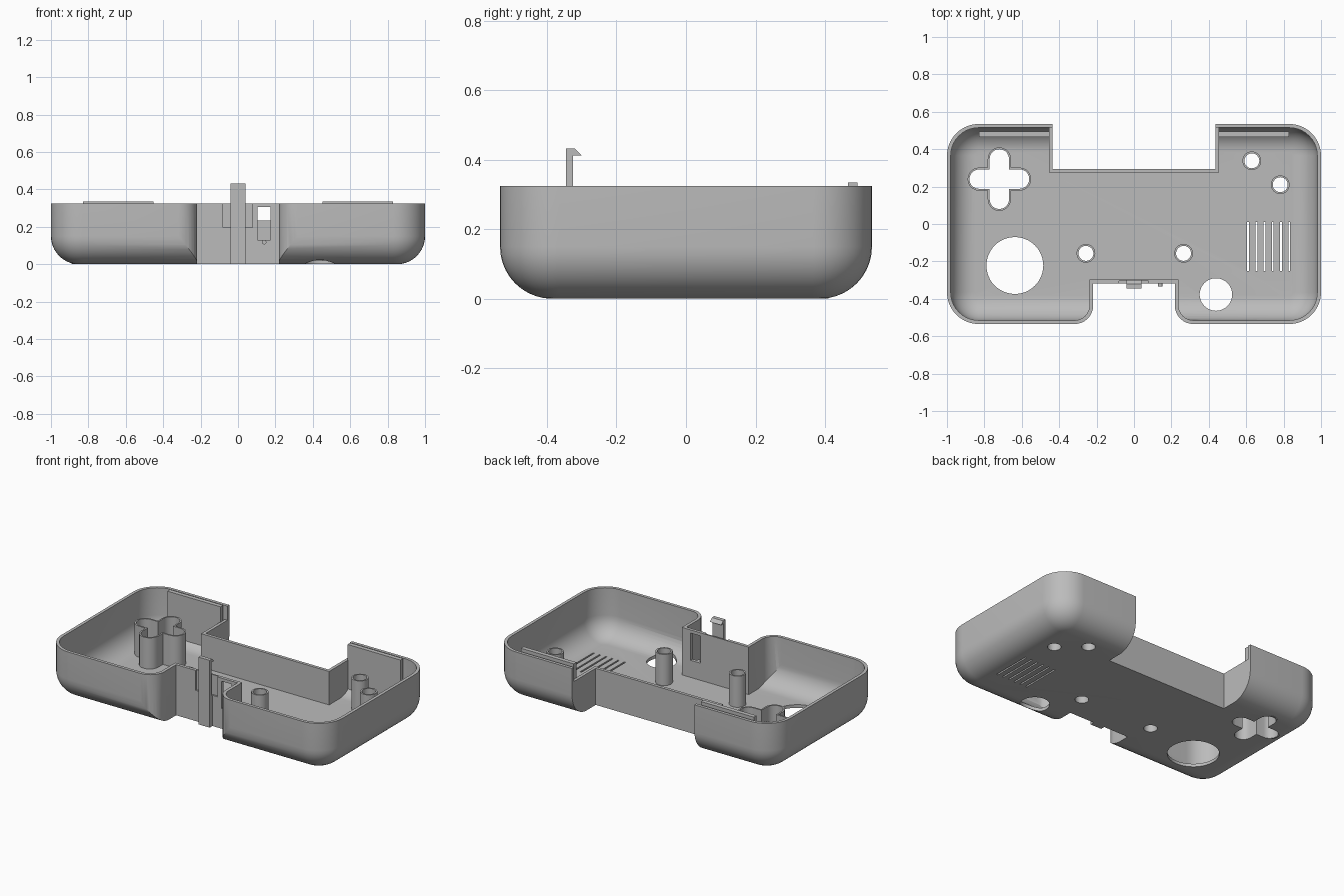
import bpy, bmesh
from math import sin, cos, pi, sqrt, radians

cube = bpy.data.objects.get("Cube")
if cube:
    bpy.data.objects.remove(cube, do_unlink=True)

grey = bpy.data.materials.new("plain grey plastic")
grey.use_nodes = True
COLOUR = (0.5, 0.5, 0.5, 1)
grey.diffuse_color = COLOUR
grey.node_tree.nodes["Principled BSDF"].inputs["Base Color"].default_value = COLOUR

HX, HY, TOP, WALL = 1.0, 0.535, 0.325, 0.02
LOW = 0.235          # rim height along the back notch
CORNER, FILLET = 0.17, 0.15


def finish(name, bm):
    bmesh.ops.recalc_face_normals(bm, faces=bm.faces)
    mesh = bpy.data.meshes.new(name)
    bm.to_mesh(mesh)
    bm.free()
    mesh.materials.append(grey)
    ob = bpy.data.objects.new(name, mesh)
    bpy.context.collection.objects.link(ob)
    return ob


def stack(name, loops):
    """Solid skinned through closed loops of equal point count."""
    bm = bmesh.new()
    rings = [[bm.verts.new(p) for p in loop] for loop in loops]
    n = len(rings[0])
    for a, b in zip(rings, rings[1:]):
        for i in range(n):
            j = (i + 1) % n
            bm.faces.new((a[i], a[j], b[j], b[i]))
    bm.faces.new(rings[0])
    bm.faces.new(rings[-1])
    return finish(name, bm)


def prism(name, pts, z0, z1):
    return stack(name, [[(x, y, z) for x, y in pts] for z in (z0, z1)])


def box(name, x0, x1, y0, y1, z0, z1):
    return prism(name, [(x0, y0), (x1, y0), (x1, y1), (x0, y1)], z0, z1)


def tube(name, outer, inner, z0, z1):
    bm = bmesh.new()
    rings = [[bm.verts.new((x, y, z)) for x, y in pts]
             for pts, z in ((outer, z0), (outer, z1), (inner, z1), (inner, z0))]
    n = len(outer)
    for k in range(4):
        a, b = rings[k], rings[(k + 1) % 4]
        for i in range(n):
            j = (i + 1) % n
            bm.faces.new((a[i], a[j], b[j], b[i]))
    return finish(name, bm)


def boolean(target, tool, operation='DIFFERENCE'):
    mod = target.modifiers.new("cut", 'BOOLEAN')
    mod.object, mod.operation, mod.solver = tool, operation, 'EXACT'
    bpy.context.view_layer.objects.active = target
    bpy.ops.object.modifier_apply(modifier=mod.name)
    bpy.data.objects.remove(tool, do_unlink=True)


def arc(cx, cy, r, a0, a1, n):
    return [(cx + r * cos(a0 + (a1 - a0) * i / n), cy + r * sin(a0 + (a1 - a0) * i / n))
            for i in range(n + 1)]


def circle(cx, cy, r, n=32):
    return arc(cx, cy, r, 0, 2 * pi, n)[:-1]


def cross(cx, cy, w, reach):
    """Plus outline with round arm ends."""
    pts = []
    for k in range(4):
        a = k * pi / 2
        arm = arc(reach, 0, w, -pi / 2, pi / 2, 10) + [(w, w)]
        pts += [(cx + x * cos(a) - y * sin(a), cy + x * sin(a) + y * cos(a)) for x, y in arm]
    return pts


def rounded_rect(inset):
    r = CORNER - inset
    pts = []
    for k, (sx, sy) in enumerate(((1, 1), (-1, 1), (-1, -1), (1, -1))):
        pts += arc(sx * (HX - CORNER), sy * (HY - CORNER), r, k * pi / 2, (k + 1) * pi / 2, 10)
    return pts


def tray_solid(name, offset, top):
    """Rounded slab with a filleted bottom edge, shrunk by offset."""
    r = FILLET - offset
    loops = []
    for i in range(11):
        a = pi / 2 * i / 10
        inset = offset + r * (1 - sin(a))
        z = offset + r * (1 - cos(a))
        loops.append([(x, y, z) for x, y in rounded_rect(inset)])
    loops.append([(x, y, top) for x, y in rounded_rect(offset)])
    return stack(name, loops)


def back_notch(grow):
    return box("back_notch", -0.435 - grow, 0.435 + grow, 0.295 - grow, 0.8, -0.1, 0.6)


def front_notch(grow):
    h, r = 0.218, 0.1
    left = arc(-h - r, -HY + r, r - grow, -pi / 2, 0, 8)
    pts = [(-h - r, -0.8)] + left + [(-h - grow, -0.317 + grow)]
    return prism("front_notch", pts + [(-x, y) for x, y in reversed(pts)], -0.1, 0.6)


# Shell with both notches, hollowed out
shell = tray_solid("shell", 0, TOP)
cavity = tray_solid("cavity", WALL, 0.5)
for notch in (back_notch, front_notch):
    boolean(shell, notch(0))
    boolean(cavity, notch(WALL))
boolean(shell, cavity)

# Lowered rim around the back notch
boolean(shell, box("rim_cut", -0.457, 0.457, 0.2, HY - WALL, LOW, 0.6))

# Stick openings and speaker slits
boolean(shell, prism("stick_hole", circle(-0.637, -0.222, 0.152, 48), -0.1, 0.2))
boolean(shell, prism("small_stick_hole", circle(0.438, -0.377, 0.087, 40), -0.1, 0.2))
for i in range(6):
    x = 0.61 + 0.044 * i
    boolean(shell, box("slit", x - 0.005, x + 0.005, -0.25, 0.01, -0.1, 0.1))

# Thin guide tubes around the button, pad and screw openings
TUBE_TOP = 0.22
for name, x, y in (("upper_button_tube", 0.63, 0.338), ("lower_button_tube", 0.782, 0.21),
                   ("right_screw_tube", -0.257, -0.157), ("left_screw_tube", 0.265, -0.157)):
    boolean(shell, prism("hole", circle(x, y, 0.044), -0.1, 0.1))
    tube(name, circle(x, y, 0.05), circle(x, y, 0.04), 0, TUBE_TOP)
boolean(shell, prism("pad_hole", cross(-0.72, 0.24, 0.056, 0.108), -0.1, 0.1))
tube("pad_tube", cross(-0.72, 0.24, 0.062, 0.108), cross(-0.72, 0.24, 0.052, 0.108), 0, TUBE_TOP)

# Switch window and clip recess in the front notch wall
boolean(shell, box("switch_window", 0.105, 0.175, -0.4, -0.25, 0.13, 0.305))
boolean(shell, box("clip_recess", -0.08, 0.077, -0.4, -0.306, 0.197, 0.6))

# Peg below the switch window
peg = prism("peg", circle(0, 0, 0.012, 16), 0, 0.025)
peg.rotation_euler = (pi / 2, 0, 0)
peg.location = (0.14, -0.31, 0.118)

# Snap clip: side profile pushed across x
profile = [(-0.345, 0), (-0.345, 0.432), (-0.32, 0.432), (-0.3, 0.412),
           (-0.325, 0.412), (-0.325, 0.197), (-0.312, 0.197), (-0.312, 0)]
stack("snap_clip", [[(x, y, z) for y, z in profile] for x in (-0.04, 0.04)])

# Rails standing just inside the back wall
for name, x0, x1 in (("right_rail", -0.828, -0.452), ("left_rail", 0.452, 0.828)):
    box(name, x0, x1, 0.466, 0.494, 0.05, 0.335)

# Smooth curved faces, keep edges crisp
for ob in bpy.context.view_layer.objects:
    ob.select_set(ob.type == 'MESH' and grey.name in ob.data.materials)
bpy.context.view_layer.objects.active = shell
bpy.ops.object.shade_smooth_by_angle(angle=radians(30))
